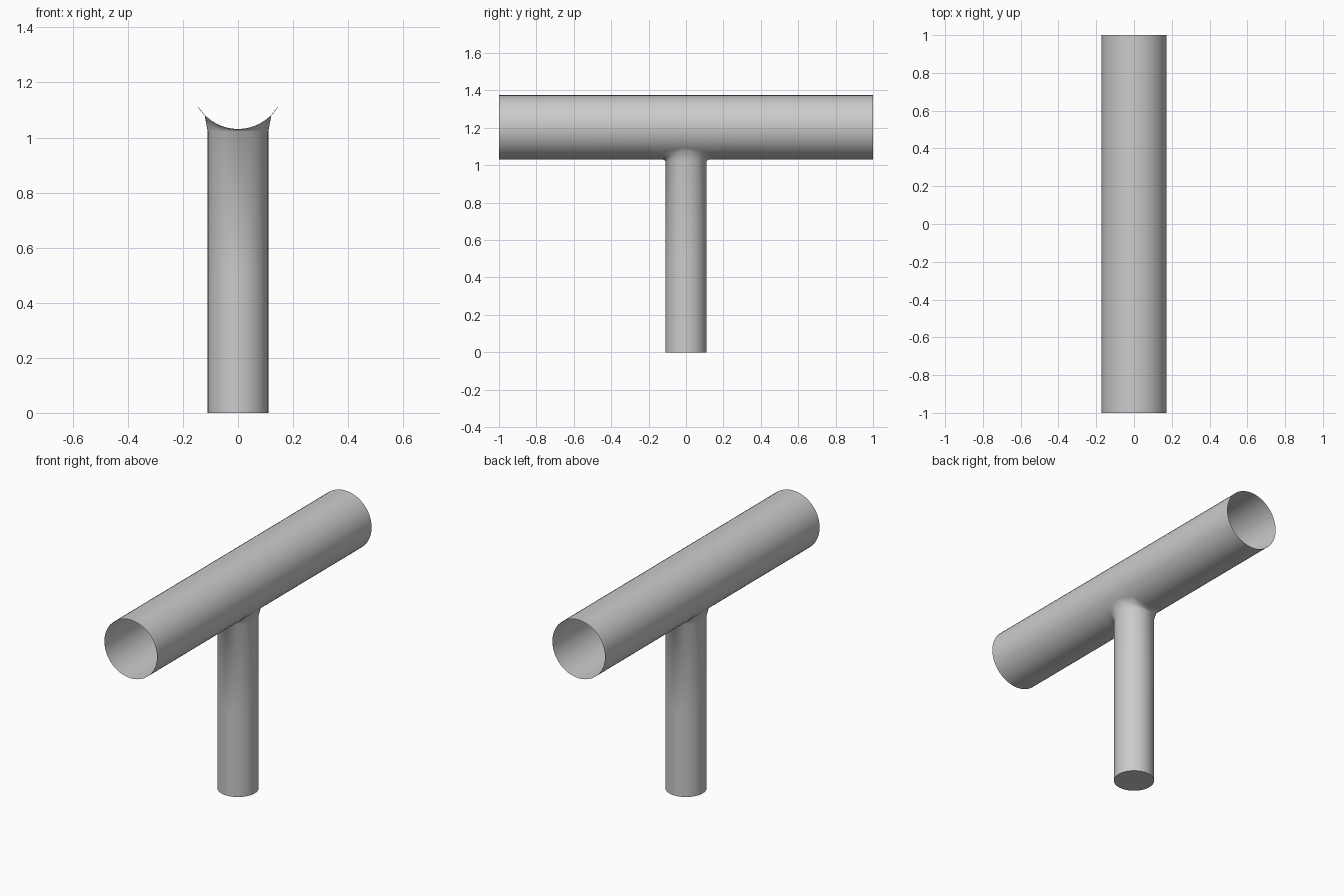
import bpy, bmesh
from math import sin, cos, pi, sqrt

if "Cube" in bpy.data.objects:
    bpy.data.objects.remove(bpy.data.objects["Cube"])

R, ZC = 0.172, 1.203        # cross tube radius and axis height
STEM, FLARE = 0.11, 0.121   # stem radius, radius of the joint on the tube
N, HALF, SPAN = 8, 0.2, pi / 3   # joint patch: steps per half side, y size, angle
bm = bmesh.new()


def on_tube(a, y):
    """Point on the cross tube; a is the angle from straight down."""
    return (R * sin(a), y, ZC - R * cos(a))


def quad(a, b, c, d):
    bm.faces.new((a, b, c, d))


def bridge(r0, r1):
    n = len(r0)
    for i in range(n):
        quad(r0[i], r0[(i + 1) % n], r1[(i + 1) % n], r1[i])


# Open cross tube along y, leaving out a square patch at the underside
ys = [-1, -0.6] + [HALF * i / N for i in range(-N, N + 1)] + [0.6, 1]
seg = 48
grid = {}
for j, y in enumerate(ys):
    for i in range(seg):
        patch_inside = abs(y) < HALF - 1e-5 and (i < N or i > seg - N)
        if not patch_inside:
            grid[i, j] = bm.verts.new(on_tube(2 * pi * i / seg, y))
for j in range(len(ys) - 1):
    for i in range(seg):
        if 2 <= j < 2 + 2 * N and (i < N or i >= seg - N):
            continue
        k = (i + 1) % seg
        quad(grid[i, j], grid[k, j], grid[k, j + 1], grid[i, j + 1])

# Walk round the square patch border
side = range(-N, N)
border = [(u, -N) for u in side] + [(N, v) for v in side]
border += [(-u, N) for u in side] + [(-N, -v) for v in side]
ring = [grid[u % seg, v + N + 2] for u, v in border]
dirs = [(u / sqrt(u * u + v * v), v / sqrt(u * u + v * v)) for u, v in border]

# Blend the square border into the round joint, following the tube surface
for t in (0.33, 0.67, 1):
    new = []
    for (u, v), (c, s) in zip(border, dirs):
        x = R * sin(SPAN * u / N) * (1 - t) + FLARE * c * t
        y = HALF * v / N * (1 - t) + FLARE * s * t
        new.append(bm.verts.new((x, y, ZC - sqrt(R * R - x * x))))
    bridge(ring, new)
    ring = new

# Round stem with a closed foot
for z in (1.022, 0.5, 0):
    new = [bm.verts.new((STEM * c, STEM * s, z)) for c, s in dirs]
    bridge(ring, new)
    ring = new
bm.faces.new(ring)

# Consistent outward normals
bmesh.ops.recalc_face_normals(bm, faces=bm.faces)
top = max(bm.faces, key=lambda f: f.calc_center_median().z)
if top.normal.z < 0:
    bmesh.ops.reverse_faces(bm, faces=bm.faces)

mesh = bpy.data.meshes.new("tee_pipe")
bm.to_mesh(mesh)
bm.free()
obj = bpy.data.objects.new("tee_pipe", mesh)
bpy.context.collection.objects.link(obj)
bpy.context.view_layer.objects.active = obj
obj.select_set(True)
bpy.ops.object.shade_smooth_by_angle(angle=1.5)
